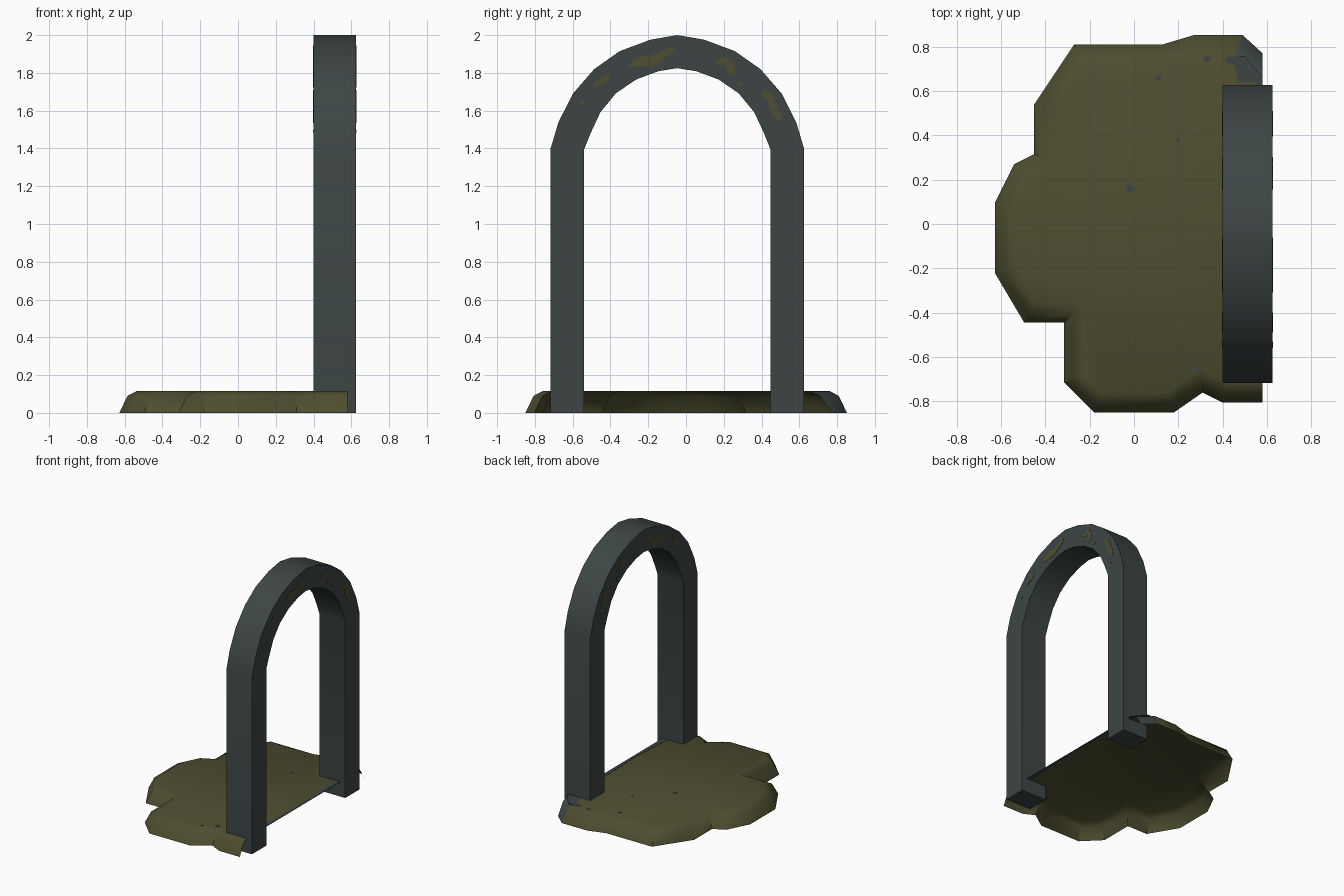
import bpy, bmesh, math
from mathutils import Vector

if "Cube" in bpy.data.objects:
    bpy.data.objects.remove(bpy.data.objects["Cube"])


def material(name, rgb):
    m = bpy.data.materials.new(name)
    m.diffuse_color = (*rgb, 1)
    m.use_nodes = True
    m.node_tree.nodes["Principled BSDF"].inputs["Base Color"].default_value = m.diffuse_color
    return m


SLATE = material("slate stone", (0.047, 0.060, 0.060))
OLIVE = material("olive moss", (0.077, 0.075, 0.029))


def finish(bm, name, mats, smooth=True):
    me = bpy.data.meshes.new(name)
    bm.to_mesh(me)
    bm.free()
    ob = bpy.data.objects.new(name, me)
    bpy.context.collection.objects.link(ob)
    for m in mats:
        me.materials.append(m)
    if smooth:
        bpy.ops.object.select_all(action='DESELECT')
        ob.select_set(True)
        bpy.context.view_layer.objects.active = ob
        bpy.ops.object.shade_smooth_by_angle(angle=math.radians(40))
    return ob


def plate(bm, pts, lo, hi, to3d):
    """Thin prism of a 2D outline between depths lo and hi."""
    a = [bm.verts.new(to3d(p, lo)) for p in pts]
    b = [bm.verts.new(to3d(p, hi)) for p in pts]
    faces = [bm.faces.new(a), bm.faces.new(b)]
    n = len(pts)
    for i in range(n):
        j = (i + 1) % n
        faces.append(bm.faces.new((a[i], a[j], b[j], b[i])))
    bmesh.ops.recalc_face_normals(bm, faces=faces)


def blob(cx, cy, r, s=0.75):
    return [(cx + r * math.cos(k * math.pi / 3), cy + r * s * math.sin(k * math.pi / 3))
            for k in range(6)]


# Arch: half profile as (distance from centre, height), mirrored about y = CY
CY, X0, X1 = -0.046, 0.40, 0.625
outer = [(.672, 0), (.672, 1.395), (.63, 1.537), (.553, 1.69), (.44, 1.82), (.305, 1.915), (.141, 1.976), (0, 2.0)]
inner = [(.493, 0), (.493, 1.395), (.457, 1.485), (.407, 1.592), (.325, 1.692), (.218, 1.765), (.10, 1.809), (0, 1.825)]


def both_sides(half):
    return [(CY + d, z) for d, z in half] + [(CY - d, z) for d, z in half[-2::-1]]


bm = bmesh.new()
rings = []
for (yo, zo), (yi, zi) in zip(both_sides(outer), both_sides(inner)):
    rings.append([bm.verts.new(c) for c in
                  ((X0, yo, zo), (X1, yo, zo), (X1, yi, zi), (X0, yi, zi))])
for r, s in zip(rings, rings[1:]):
    for k in range(4):
        m = (k + 1) % 4
        bm.faces.new((r[k], r[m], s[m], s[k]))
bm.faces.new(rings[0])
bm.faces.new(rings[-1])
bmesh.ops.recalc_face_normals(bm, faces=bm.faces)
finish(bm, "stone_arch", [SLATE])

# Moss patches on both flat faces of the arch
patches = [
    [(-.31, 1.84), (-.25, 1.885), (-.17, 1.895), (-.07, 1.945), (-.06, 1.92), (-.12, 1.87), (-.18, 1.835), (-.27, 1.83)],
    [(-.49, 1.735), (-.44, 1.79), (-.40, 1.795), (-.41, 1.76), (-.48, 1.722)],
    [(.155, 1.85), (.17, 1.88), (.23, 1.88), (.255, 1.85), (.265, 1.79), (.23, 1.775), (.215, 1.835)],
    [(.395, 1.68), (.41, 1.71), (.455, 1.70), (.475, 1.64), (.51, 1.565), (.495, 1.535), (.45, 1.59), (.43, 1.66)],
    blob(-.545, 1.645, .015), blob(.285, 1.745, .017), blob(.475, 1.49, .01),
]
bm = bmesh.new()
for p in patches:
    for lo, hi in ((X0 - .002, X0 + .001), (X1 - .001, X1 + .002)):
        plate(bm, p, lo, hi, lambda q, d: (d, q[0], q[1]))
finish(bm, "arch_moss", [OLIVE], False)

# Mossy mound: open shell with a rounded skirt, cut off flat at x = 0.58
outline = [(.58, .77), (.49, .852), (.27, .852), (.13, .81), (-.27, .81), (-.45, .54),
           (-.45, .315), (-.54, .27), (-.628, .095), (-.628, -.22), (-.495, -.445),
           (-.315, -.445), (-.315, -.715), (-.18, -.85), (.18, -.85), (.31, -.76),
           (.40, -.805), (.58, -.805)]


def inset(pts, d):
    """Mitred inset of a counter-clockwise outline; the closing edge stays put."""
    n, out = len(pts), []
    lines = []
    for i in range(n):
        p, q = Vector(pts[i]), Vector(pts[(i + 1) % n])
        t = (q - p).normalized()
        nrm = Vector((-t.y, t.x))
        lines.append((nrm, nrm.dot(p) + (0 if i == n - 1 else d)))
    for i in range(n):
        (a, c), (b, e) = lines[i - 1], lines[i]
        det = a.x * b.y - a.y * b.x
        out.append(((c * b.y - e * a.y) / det, (a.x * e - b.x * c) / det))
    return out


bm = bmesh.new()
levels = [[bm.verts.new((x, y, z)) for x, y in inset(outline, d)]
          for d, z in ((0, 0), (.043, .09), (.09, .115))]
for lo, hi in zip(levels, levels[1:]):
    for i in range(len(outline) - 1):
        f = bm.faces.new((lo[i], lo[i + 1], hi[i + 1], hi[i]))
        f.material_index = 1 if i == 0 else 0      # bare stone corner
bm.faces.new(levels[-1])
finish(bm, "moss_mound", [OLIVE, SLATE])

# Bare stone showing through the moss
bare = [
    [(.535, -.56), (.58, -.56), (.58, .64), (.545, .64), (.55, .2), (.56, -.2)],
    [(.47, .64), (.58, .64), (.58, .66), (.50, .755), (.42, .755), (.405, .735), (.455, .715)],
    blob(-.02, .16, .019, 1), blob(.11, .66, .015, 1), blob(.33, .745, .018),
    blob(.20, .38, .012), blob(.285, -.66, .018), blob(.19, -.725, .012),
]
bm = bmesh.new()
for p in bare:
    plate(bm, p, .113, .117, lambda q, d: (q[0], q[1], d))
finish(bm, "bare_stone_spots", [SLATE], False)
